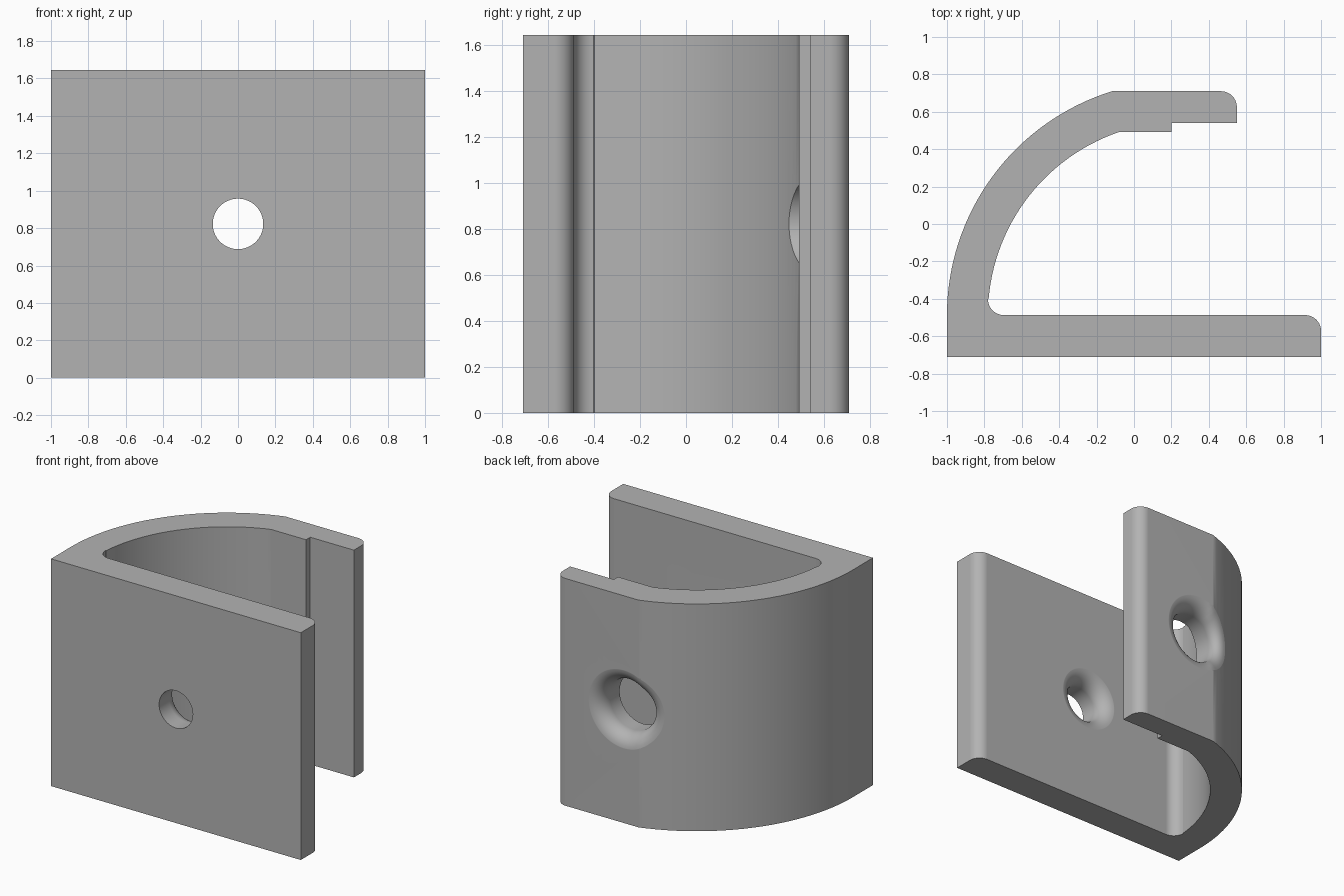
import bpy, bmesh
from math import cos, sin, pi, radians, sqrt, asin

cube = bpy.data.objects.get("Cube")
if cube:
    bpy.data.objects.remove(cube, do_unlink=True)

HEIGHT, FRONT, BACK, BEND = 1.645, -0.71, 0.71, -0.11
CX, CY, R_OUT, R_IN = 0.254, -0.488, 1.254, 1.035
FILLET = 0.085

grey = bpy.data.materials.new("plain_grey")
grey.use_nodes = True
colour = (0.45, 0.45, 0.45, 1)
grey.diffuse_color = colour
grey.node_tree.nodes["Principled BSDF"].inputs["Base Color"].default_value = colour


def arc(cx, cy, r, start, end, n):
    """Points along an arc, angles in degrees."""
    angles = [radians(start + (end - start) * i / n) for i in range(n + 1)]
    return [(cx + r * cos(a), cy + r * sin(a)) for a in angles]


def make_object(name, bm):
    bmesh.ops.recalc_face_normals(bm, faces=bm.faces)
    mesh = bpy.data.meshes.new(name)
    bm.to_mesh(mesh)
    bm.free()
    mesh.materials.append(grey)
    obj = bpy.data.objects.new(name, mesh)
    bpy.context.collection.objects.link(obj)
    return obj


def bend_drop(x):
    """How far the outer back surface falls away past the bend."""
    if x >= BEND:
        return 0
    return CY + sqrt(R_OUT ** 2 - (x - CX) ** 2) - BACK


def hole_cutter(name, radius, flare, start, surface):
    """Lathed hole along y whose rounded mouth follows the surface."""
    mouth = surface + 0.001
    profile = [(radius, start)]
    profile += [(radius + flare - r, y) for r, y in arc(0, mouth - flare, flare, 0, 90, 10)]
    profile.append((radius + flare, mouth + 0.1))
    bm = bmesh.new()
    n = 64
    rings = []
    for r, y in profile:
        ring = []
        for i in range(n):
            x, z = r * cos(2 * pi * i / n), r * sin(2 * pi * i / n)
            drop = bend_drop(x) if surface > 0 else 0
            ring.append(bm.verts.new((x, y + drop, HEIGHT / 2 + z)))
        rings.append(ring)
    for a, b in zip(rings, rings[1:]):
        for i in range(n):
            j = (i + 1) % n
            bm.faces.new((a[i], a[j], b[j], b[i]))
    for ring in (rings[0], rings[-1]):
        bmesh.ops.triangle_fill(bm, use_beauty=True, edges=[
            bm.edges.get((ring[i], ring[(i + 1) % n])) for i in range(n)])
    obj = make_object(name, bm)
    obj.hide_render = True
    return obj


# Clip cross-section, from the front plate round to the back lip
inner_y = -0.487
bend_out = 180 - math_deg if (math_deg := 0) else 180 - asin((BACK - CY) / R_OUT) * 180 / pi
bend_in = 180 - asin((0.492 - CY) / R_IN) * 180 / pi
profile = [(-1, FRONT), (1, FRONT)]
profile += arc(1 - FILLET, inner_y - FILLET, FILLET, 0, 90, 10)
profile += arc(CX - R_IN + FILLET, inner_y + FILLET, FILLET, 270, 180, 10)
profile += arc(CX, CY, R_IN, 175, bend_in, 28)
profile += [(0.2, 0.492), (0.2, 0.54), (0.55, 0.54)]
profile += arc(0.55 - FILLET, BACK - FILLET, FILLET, 0, 90, 10)
profile += arc(CX, CY, R_OUT, bend_out, 180, 32)

bm = bmesh.new()
base = bm.faces.new([bm.verts.new((x, y, 0)) for x, y in profile])
top = bmesh.ops.extrude_face_region(bm, geom=[base])["geom"]
bmesh.ops.translate(bm, vec=(0, 0, HEIGHT),
                    verts=[v for v in top if isinstance(v, bmesh.types.BMVert)])
clip = make_object("clip_body", bm)

# Screw hole in the front plate and wider access hole in the back lip
cutters = [hole_cutter("front_hole_cutter", 0.135, 0.11, FRONT - 0.1, inner_y),
           hole_cutter("back_hole_cutter", 0.187, 0.11, 0.3, BACK)]
bpy.context.view_layer.objects.active = clip
clip.select_set(True)
for cutter in cutters:
    mod = clip.modifiers.new("hole", 'BOOLEAN')
    mod.operation = 'DIFFERENCE'
    mod.solver = 'EXACT'
    mod.object = cutter
    bpy.ops.object.modifier_apply(modifier=mod.name)
    bpy.data.objects.remove(cutter, do_unlink=True)

# Smooth curves, crisp edges, flat broad faces
bpy.ops.object.shade_smooth_by_angle(angle=radians(30))
weighted = clip.modifiers.new("even_shading", 'WEIGHTED_NORMAL')
weighted.keep_sharp = True
